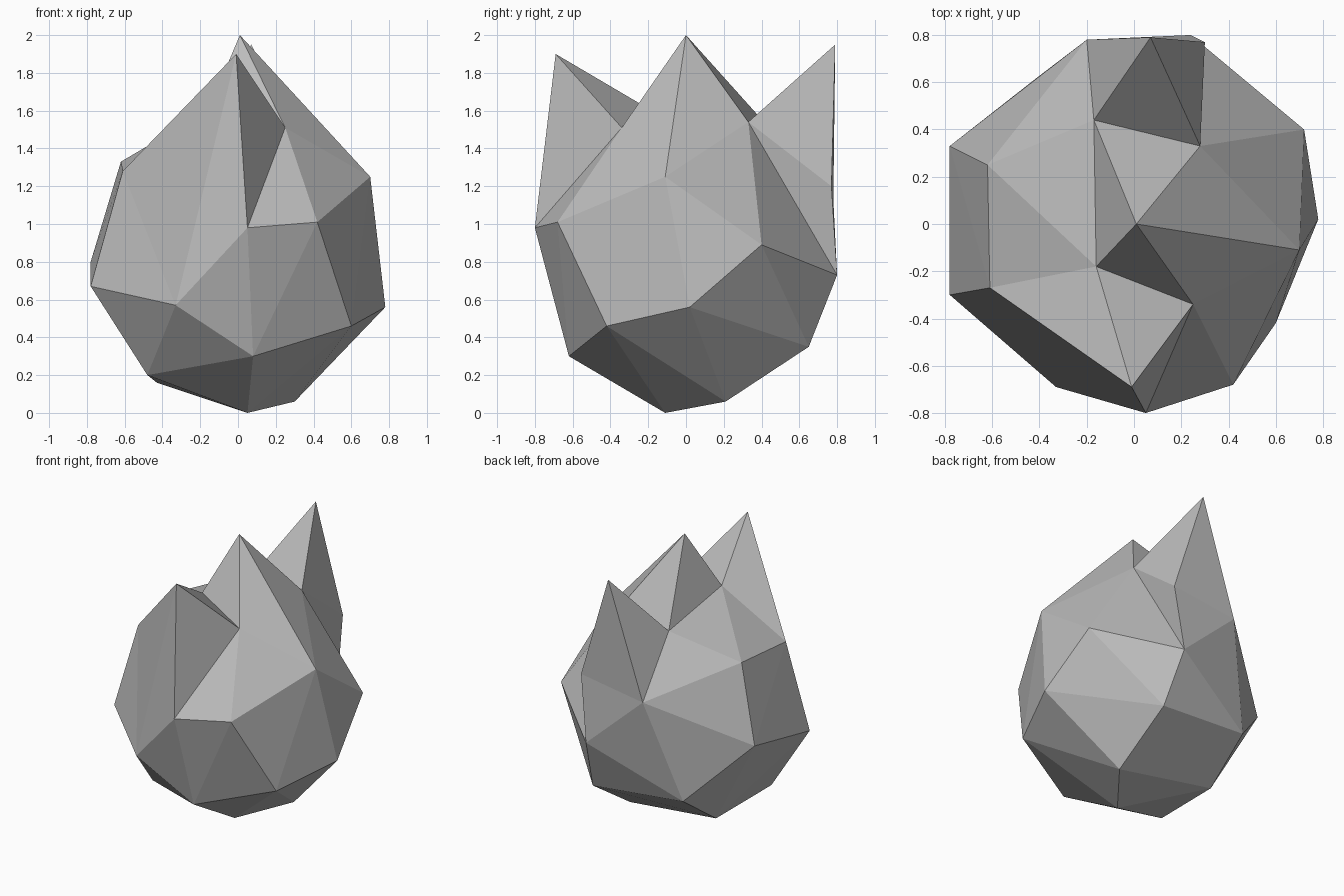
import bpy
import bmesh
from mathutils import Vector

default_cube = bpy.data.objects.get("Cube")
if default_cube:
    bpy.data.objects.remove(default_cube, do_unlink=True)


def make_material(name, color):
    material = bpy.data.materials.new(name)
    material.use_nodes = True
    material.diffuse_color = color
    material.node_tree.nodes["Principled BSDF"].inputs["Base Color"].default_value = color
    return material


def faceted_shell(name, corners, centre, creases, material):
    """Wrap the corner directions in a ball-shaped hull, move each corner to its
    real place, then turn the listed edges so the spikes get valleys between them."""
    bm = bmesh.new()
    verts = {}
    for corner in corners:
        verts[corner] = bm.verts.new((Vector(corner) - centre).normalized())
    bmesh.ops.convex_hull(bm, input=list(bm.verts))
    for corner, vert in verts.items():
        vert.co = corner
    for start, end in creases:
        edge = bm.edges.get((verts[start], verts[end]))
        if edge:
            bmesh.utils.edge_rotate(edge, True)
    bmesh.ops.recalc_face_normals(bm, faces=list(bm.faces))
    for face in bm.faces:
        face.smooth = False
    mesh = bpy.data.meshes.new(name)
    bm.to_mesh(mesh)
    bm.free()
    mesh.materials.append(material)
    shell = bpy.data.objects.new(name, mesh)
    bpy.context.collection.objects.link(shell)
    return shell


# Spike tips and the corners whose edges are turned
front_tip, middle_tip, back_tip = (-.01, -.69, 1.9), (.01, 0, 2), (.07, .79, 1.95)
front_valley, back_valley = (.25, -.34, 1.51), (.28, .33, 1.54)
front_lip, front_side = (.05, -.8, .98), (.42, -.68, 1.01)
left_shoulder, back_shoulder = (-.61, -.27, 1.28), (.3, .77, 1.2)
right_side = (.72, .4, .89)

# Underside corners
underside = [
    (.05, -.11, 0), (.3, .21, .06), (-.43, .27, .16), (-.48, -.29, .2),
    (.08, -.62, .3),
]

# Lower belt, around the widest part
lower_belt = [
    (.6, -.42, .46), (.78, .02, .56), (.29, .65, .35), (-.41, .62, .41),
    (-.78, -.3, .67), (-.33, -.69, .57),
]

# Middle belt
middle_belt = [
    front_lip, front_side, right_side, (.24, .8, .73),
    (-.2, .78, 1.13), (-.78, .33, .8),
]

# Shoulders and valleys below the spikes
shoulders = [(.7, -.11, 1.25), back_shoulder, (-.62, .25, 1.33), left_shoulder]
valleys = [front_valley, back_valley, (-.17, .44, 1.51), (-.16, -.18, 1.6)]

# Edges to turn: between the spikes, beside the front spike, below the back one
creases = [
    (middle_tip, back_tip), (front_valley, back_valley),
    (front_tip, front_side), (front_lip, left_shoulder),
    (back_shoulder, right_side),
]

grey = make_material("stone grey", (.5, .5, .5, 1))
faceted_shell(
    "spiked_rock",
    underside + lower_belt + middle_belt + shoulders + valleys
    + [front_tip, middle_tip, back_tip],
    Vector((0, 0, .8)),
    creases,
    grey,
)
